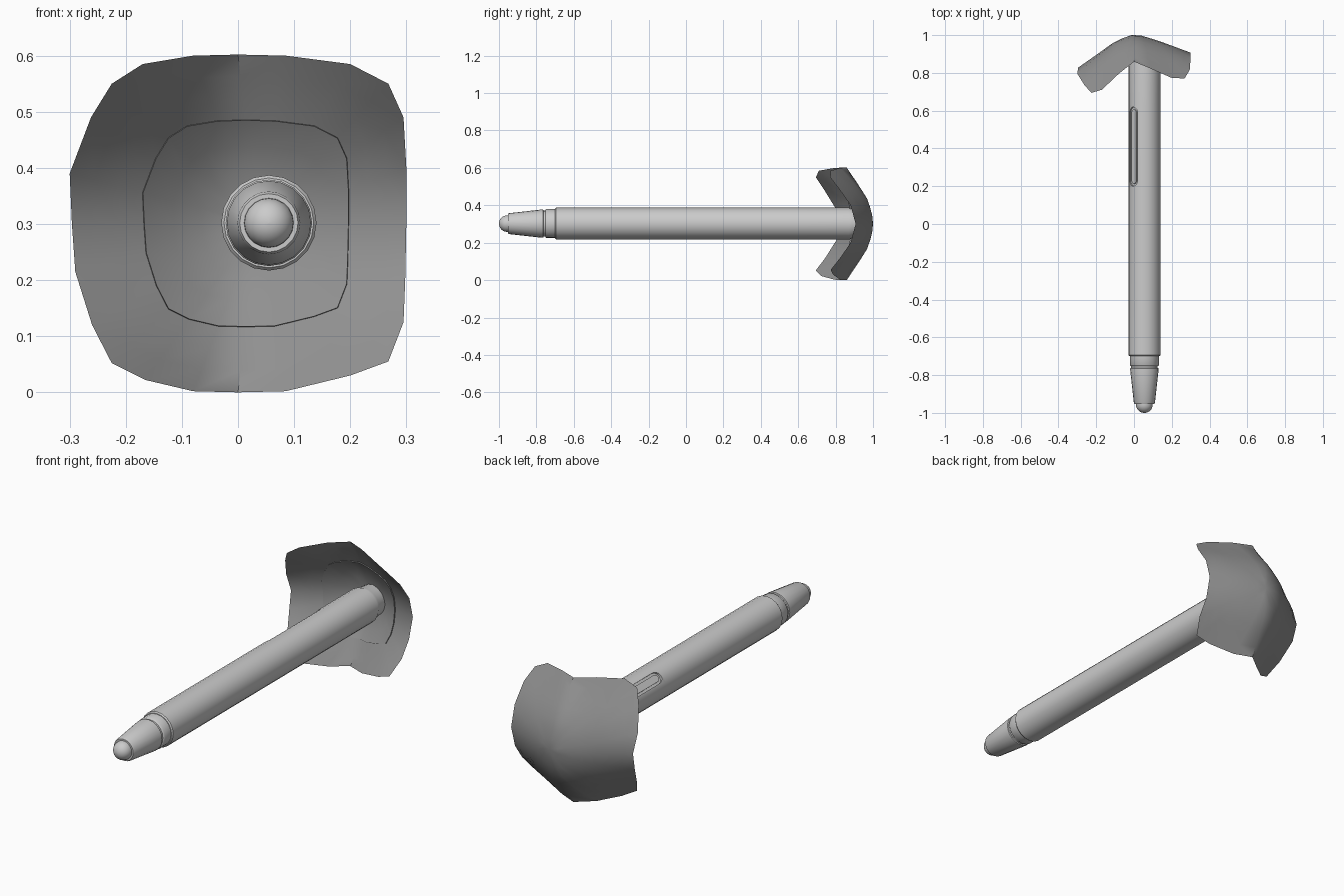
import bpy, bmesh, math
from mathutils import Vector

if "Cube" in bpy.data.objects:
    bpy.data.objects.remove(bpy.data.objects["Cube"])

CX, CZ = 0.055, 0.302      # axis of the rod


def make_object(name, bm, angle=35):
    bmesh.ops.recalc_face_normals(bm, faces=bm.faces)
    mesh = bpy.data.meshes.new(name)
    bm.to_mesh(mesh)
    bm.free()
    ob = bpy.data.objects.new(name, mesh)
    bpy.context.collection.objects.link(ob)
    smooth(ob, angle)
    return ob


def smooth(ob, angle):
    bpy.ops.object.select_all(action='DESELECT')
    ob.select_set(True)
    bpy.context.view_layer.objects.active = ob
    bpy.ops.object.shade_smooth_by_angle(angle=math.radians(angle))


def bridge(bm, a, b):
    n = len(a)
    for i in range(n):
        bm.faces.new((a[i], a[(i + 1) % n], b[(i + 1) % n], b[i]))


def lathe(name, profile, sides=20):
    """Turn (radius, y) points around the rod axis and cap both ends."""
    bm = bmesh.new()
    rings = []
    for r, y in profile:
        rings.append([bm.verts.new((CX + r * math.cos(t), y, CZ + r * math.sin(t)))
                      for t in (2 * math.pi * i / sides for i in range(sides))])
    for a, b in zip(rings, rings[1:]):
        bridge(bm, a, b)
    bm.faces.new(rings[0])
    bm.faces.new(rings[-1])
    return make_object(name, bm)


def stadium(name, half_w, y0, y1, low, high):
    """Rounded bar lying along the rod at its upper left side."""
    bm = bmesh.new()
    pts = []
    for yc, start in ((y1 - half_w, 0), (y0 + half_w, math.pi)):
        for i in range(7):
            t = start + math.pi * i / 6
            pts.append((half_w * math.cos(t), yc + half_w * math.sin(t)))
    u, n = Vector((1, 0, 1)).normalized(), Vector((-1, 0, 1)).normalized()
    rings = [[bm.verts.new(Vector((CX, y, CZ)) + u * x + n * h) for x, y in pts]
             for h in (low, high)]
    bridge(bm, *rings)
    bm.faces.new(rings[0])
    bm.faces.new(rings[1])
    return make_object(name, bm)


# rod with chamfered ends
rod = lathe("rod", [(0.074, -0.70), (0.080, -0.70), (0.085, -0.694), (0.085, 0.19), (0.085, 0.63),
                    (0.085, 0.872), (0.078, 0.89), (0.072, 0.95)])

# recess and sliding button in the rod
cutter = stadium("slot_cutter", 0.028, 0.20, 0.62, 0.073, 0.12)
cutter.hide_render = True
cut = rod.modifiers.new("slot", 'BOOLEAN')
cut.operation, cut.object, cut.solver = 'DIFFERENCE', cutter, 'EXACT'
bpy.context.view_layer.objects.active = rod
bpy.ops.object.modifier_apply(modifier=cut.name)
bpy.data.objects.remove(cutter)
smooth(rod, 35)
weighted = rod.modifiers.new("clean_shading", 'WEIGHTED_NORMAL')
weighted.keep_sharp = True
stadium("slot_button", 0.017, 0.213, 0.607, 0.068, 0.079)

# neck, groove and tapered nose
lathe("nose", [(0.077, -0.695), (0.077, -0.747), (0.075, -0.75), (0.070, -0.752), (0.070, -0.762),
               (0.075, -0.764), (0.075, -0.775), (0.056, -0.945), (0.052, -0.953), (0.043, -0.953)])

# round tip
lathe("tip", [(0.044, -0.94)] + [(0.044 * math.cos(t) + 1e-4, -0.956 - 0.044 * math.sin(t))
                                 for t in (math.pi / 2 * i / 8 for i in range(9))])


def lerp(x, table):
    for (x0, y0), (x1, y1) in zip(table, table[1:]):
        if x <= x1:
            break
    return y0 + (y1 - y0) * (x - x0) / (x1 - x0)


# bent shield: depth falls off sideways and vertically, more at the left corners
SIDE = [(-0.3, 0.175), (-0.2, 0.105), (-0.1, 0.033), (-0.02, 0), (0.03, 0), (0.13, 0.03), (0.3, 0.093)]
RISE = [(0, 0), (0.06, 0.006), (0.14, 0.033), (0.22, 0.085), (0.31, 0.147)]


def shield_y(x, z):
    d = abs(z - 0.301)
    return 1 - lerp(x, SIDE) - lerp(d, RISE) - (5.6 if x < 0 else 2.6) * abs(x) * d * d


OUTLINE = [(0, .602), (.085, .6), (.2, .585), (.268, .55), (.295, .49), (.3, .4), (.3, .3), (.298, .2),
           (.295, .125), (.268, .055), (.2, .03), (.085, .002), (0, 0), (-.08, .002), (-.165, .022),
           (-.225, .052), (-.26, .12), (-.29, .215), (-.296, .3), (-.3, .39), (-.262, .49),
           (-.225, .55), (-.17, .585), (-.08, .6)]


def shield_surface(bm, rim, steps):
    """Concentric loops from the centre to the shared rim; steps are (scale, thickness)."""
    mx, mz = 0.035, 0.301
    loops = []
    for s, t in steps:
        loop = []
        for x, z in OUTLINE:
            px = mx * (1 - s) + x * s
            pz = mz * (1 - s) + z * s
            loop.append(bm.verts.new((px, shield_y(px, pz) - t, pz)))
        loops.append(loop)
    loops.append(rim)
    for a, b in zip(loops, loops[1:]):
        bridge(bm, a, b)
    mid = bm.verts.new((mx, shield_y(mx, mz) - steps[0][1], mz))
    for i in range(len(rim)):
        bm.faces.new((mid, loops[0][i], loops[0][(i + 1) % len(rim)]))


bm = bmesh.new()
rim = [bm.verts.new((x, shield_y(x, z), z)) for x, z in OUTLINE]
# plain back, front with a thin raised pad around the rod
shield_surface(bm, rim, [(s, 0) for s in (0.15, 0.3, 0.45, 0.61, 0.74, 0.87)])
shield_surface(bm, rim, [(0.15, .03), (0.3, .03), (0.45, .03), (0.61, .03), (0.613, .024),
                         (0.74, .016), (0.87, .008)])
shield = make_object("shield", bm, 42)
grey = bpy.data.materials.new("dark_grey")
grey.diffuse_color = (0.28, 0.28, 0.28, 1)
grey.use_nodes = True
grey.node_tree.nodes["Principled BSDF"].inputs["Base Color"].default_value = grey.diffuse_color
shield.data.materials.append(grey)
